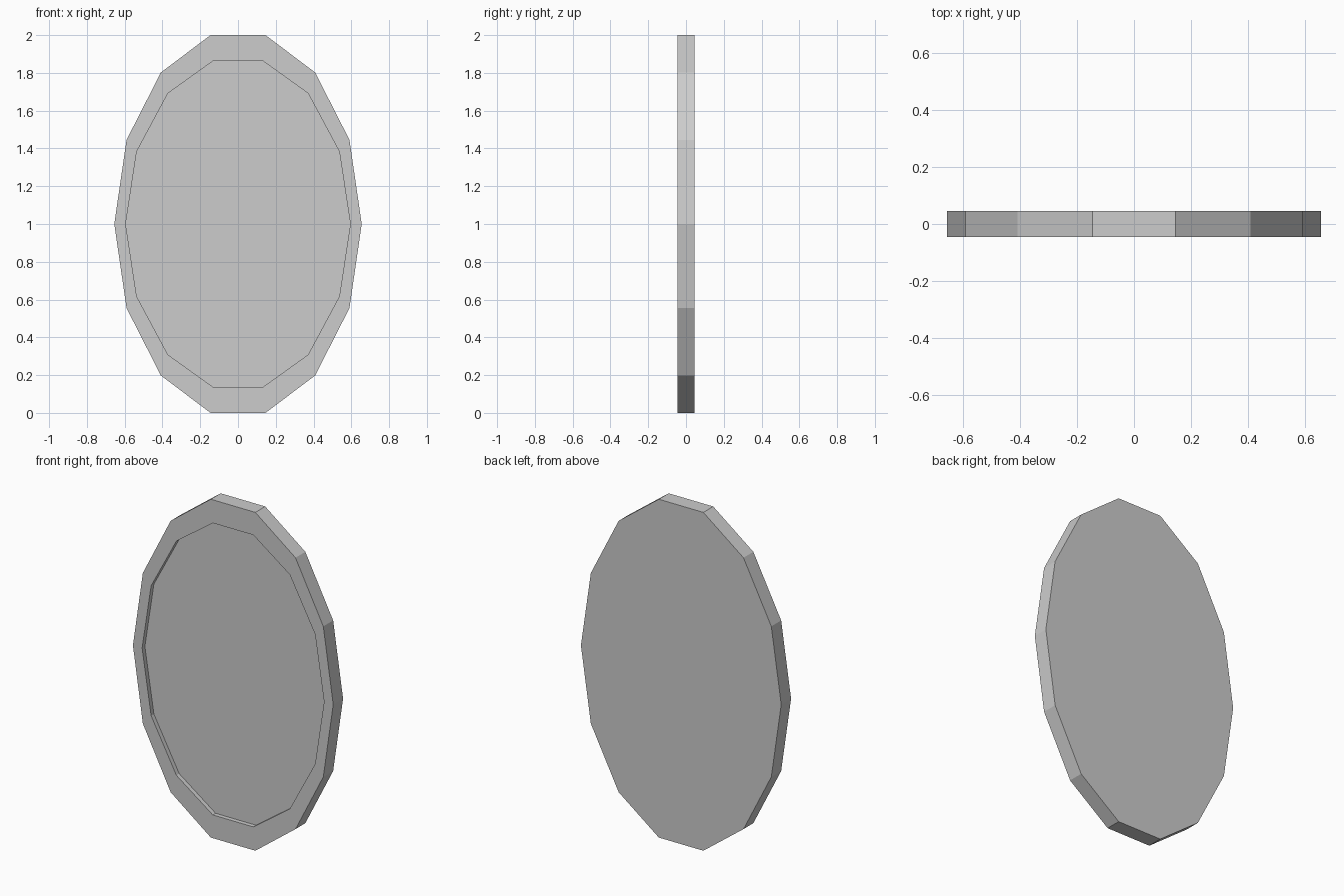
import bpy
import bmesh
from math import cos, sin, tau

SIDES = 14
HALF_DEPTH = 0.046
RECESS = 0.026

cube = bpy.data.objects.get("Cube")
if cube:
    bpy.data.objects.remove(cube, do_unlink=True)

# Single plain grey
grey = bpy.data.materials.new("light_grey")
grey.use_nodes = True
colour = (0.604, 0.604, 0.604, 1)
grey.diffuse_color = colour
grey.node_tree.nodes["Principled BSDF"].inputs["Base Color"].default_value = colour


def ring(bm, rx, rz, y):
    """Upright oval ring of vertices at depth y."""
    return [bm.verts.new((rx * cos(tau * i / SIDES), y, 1 + rz * sin(tau * i / SIDES)))
            for i in range(SIDES)]


def bridge(bm, a, b):
    for i in range(SIDES):
        j = (i + 1) % SIDES
        bm.faces.new((a[i], a[j], b[j], b[i]))


# Oval plate: back, outer edge, front rim, recess wall, recessed panel
bm = bmesh.new()
rings = [ring(bm, 0.655, 1.0257, HALF_DEPTH),
         ring(bm, 0.655, 1.0257, -HALF_DEPTH),
         ring(bm, 0.595, 0.885, -HALF_DEPTH),
         ring(bm, 0.595, 0.885, -HALF_DEPTH + RECESS)]
for a, b in zip(rings, rings[1:]):
    bridge(bm, a, b)
bm.faces.new(rings[0])
bm.faces.new(rings[-1])
bmesh.ops.recalc_face_normals(bm, faces=bm.faces)

mesh = bpy.data.meshes.new("oval_mirror")
bm.to_mesh(mesh)
bm.free()
mesh.materials.append(grey)
bpy.context.collection.objects.link(bpy.data.objects.new("oval_mirror", mesh))
